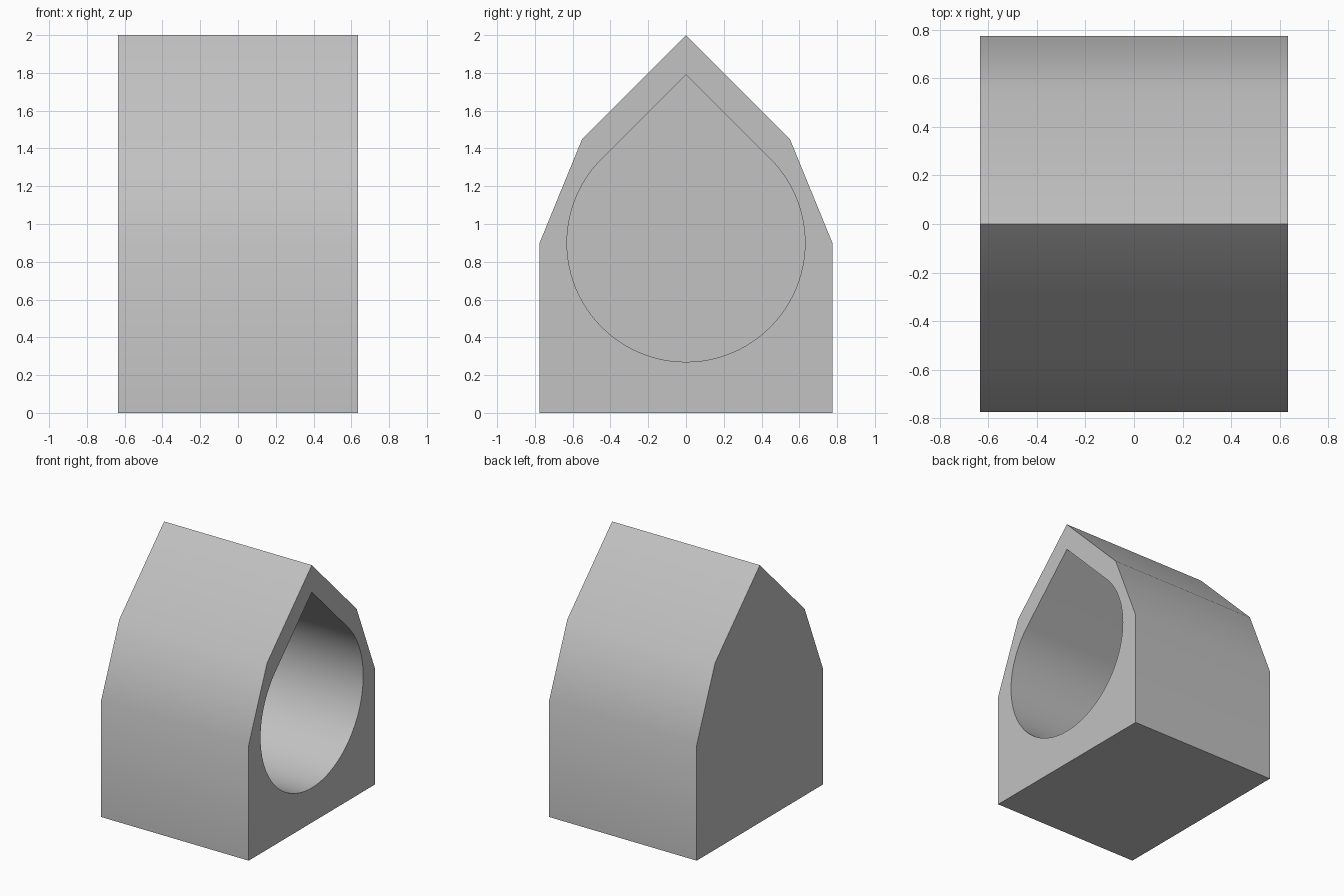
import bpy, bmesh, math

if "Cube" in bpy.data.objects:
    bpy.data.objects.remove(bpy.data.objects["Cube"])

HALF_X = 0.635      # half length of the block
BACK_WALL = 0.15    # thickness left behind the blind bore
R, CZ = 0.63, 0.90  # bore radius and centre height

grey = bpy.data.materials.new("light grey")
grey.diffuse_color = (0.54, 0.54, 0.54, 1)
grey.use_nodes = True
grey.node_tree.nodes["Principled BSDF"].inputs["Base Color"].default_value = grey.diffuse_color

# House-shaped outer profile (y, z), mirrored about y = 0
half = [(0.775, 0), (0.775, 0.90), (0.55, 1.45)]
outer = half + [(0, 2.0)] + [(-y, z) for y, z in reversed(half)]

# Teardrop bore profile: circle with a 45 degree pointed roof
N = 72
bore = [(0, CZ + R * math.sqrt(2))]
for i in range(N + 1):
    a = math.radians(135 + 270 * i / N)
    bore.append((R * math.cos(a), CZ + R * math.sin(a)))

bm = bmesh.new()


def tube(profile, x_open, x_closed):
    """Side walls plus one end cap; returns the edges of the open end."""
    a = [bm.verts.new((x_open, y, z)) for y, z in profile]
    b = [bm.verts.new((x_closed, y, z)) for y, z in profile]
    n = len(profile)
    for i in range(n):
        j = (i + 1) % n
        bm.faces.new((a[i], a[j], b[j], b[i]))
    bm.faces.new(b)
    return [bm.edges.get((a[i], a[(i + 1) % n])) for i in range(n)]


# Outer shell, blind bore, and the rim face joining them
rim = tube(outer, HALF_X, -HALF_X) + tube(bore, HALF_X, -HALF_X + BACK_WALL)
bmesh.ops.triangle_fill(bm, edges=rim, use_beauty=True, normal=(1, 0, 0))
bmesh.ops.recalc_face_normals(bm, faces=bm.faces)

mesh = bpy.data.meshes.new("bored_block")
bm.to_mesh(mesh)
bm.free()
mesh.materials.append(grey)
block = bpy.data.objects.new("bored_block", mesh)
bpy.context.collection.objects.link(block)
bpy.context.view_layer.objects.active = block
block.select_set(True)
bpy.ops.object.shade_smooth_by_angle(angle=math.radians(30))
